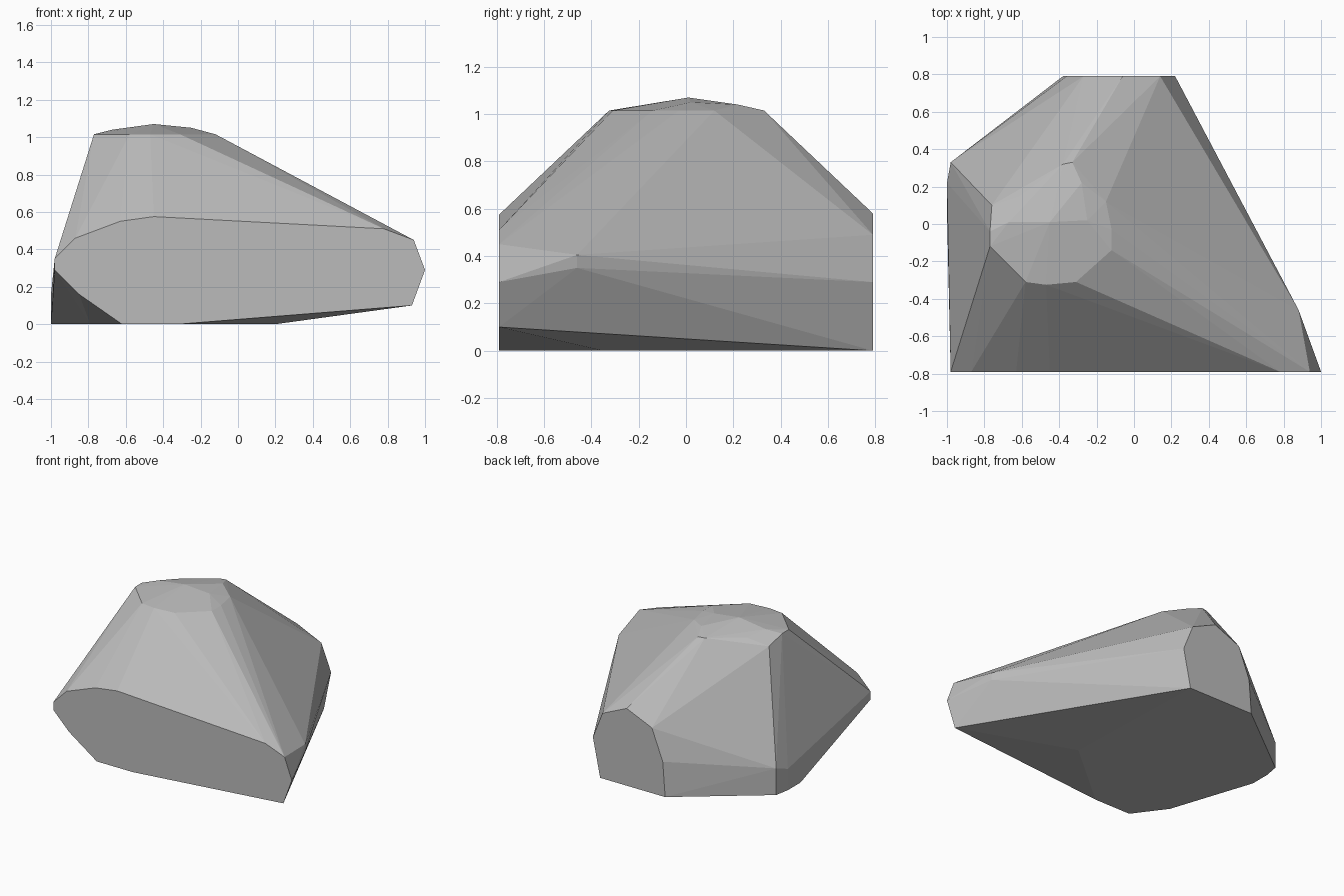
import bpy
import bmesh
from math import radians

# Remove the default object only
default_cube = bpy.data.objects.get("Cube")
if default_cube:
    bpy.data.objects.remove(default_cube, do_unlink=True)


def make_material(name, colour):
    material = bpy.data.materials.new(name)
    material.use_nodes = True
    material.diffuse_color = colour
    shader = next(n for n in material.node_tree.nodes if n.type == "BSDF_PRINCIPLED")
    shader.inputs["Base Color"].default_value = colour
    shader.inputs["Roughness"].default_value = 0.9
    return material


def upright_outline(points, y):
    """Place an x, z outline on a vertical plane."""
    return [(x, y, z) for x, z in points]


def level_outline(points, z):
    """Place an x, y outline on a horizontal plane."""
    return [(x, y, z) for x, y in points]


def make_hull(name, points, material):
    """Wrap the planar outlines in one faceted convex solid."""
    bm = bmesh.new()
    for point in points:
        bm.verts.new(point)
    result = bmesh.ops.convex_hull(bm, input=bm.verts[:])
    loose = [v for v in bm.verts if not v.link_faces]
    bmesh.ops.delete(bm, geom=loose, context="VERTS")
    bmesh.ops.dissolve_limit(bm, angle_limit=radians(0.5),
                             verts=bm.verts[:], edges=bm.edges[:])
    bmesh.ops.recalc_face_normals(bm, faces=bm.faces[:])
    mesh = bpy.data.meshes.new(name)
    bm.to_mesh(mesh)
    bm.free()
    mesh.materials.append(material)
    rock = bpy.data.objects.new(name, mesh)
    bpy.context.collection.objects.link(rock)
    return rock


half_depth = 0.79
crown_height = 1.015

# Flat front cut, wide and low
front_cut = upright_outline([
    (-.98, .35), (-.87, .46), (-.63, .55), (-.45, .575), (.78, .51), (.94, .45),
    (1, .29), (.93, .1), (-.32, 0), (-.62, 0), (-.85, .16), (-.98, .29),
], -half_depth)

# Flat back cut, narrow
back_cut = upright_outline([
    (-.38, 0), (-.36, .26), (-.27, .49), (-.06, .58), (.14, .49), (.22, .29), (.16, 0),
], half_depth)

# Resting face on the ground
foot = level_outline([
    (-.79, -.56), (-1, .07), (-1, .22), (-.98, .33), (.2, -.35),
], 0)

# Rim of the crown
crown_rim = level_outline([
    (-.77, -.04), (-.77, -.12), (-.58, -.31), (-.47, -.325), (-.31, -.31),
    (-.12, -.14), (-.12, -.03), (-.15, .12), (-.33, .33), (-.38, .32), (-.61, .15),
], crown_height)

# Shallow peak and side corners
peak = [(-.45, .01, 1.07), (-.25, .02, 1.05), (-.28, .22, 1.04), (-.67, .01, 1.04)]
side_corners = [(.88, -.46, .405), (.88, -.46, .35), (-.98, .33, .2),
                (-1, .22, .16), (-.76, .1, .97)]

stone_grey = make_material("stone grey", (0.5, 0.5, 0.5, 1))
make_hull("boulder", front_cut + back_cut + foot + crown_rim + peak + side_corners,
          stone_grey)
